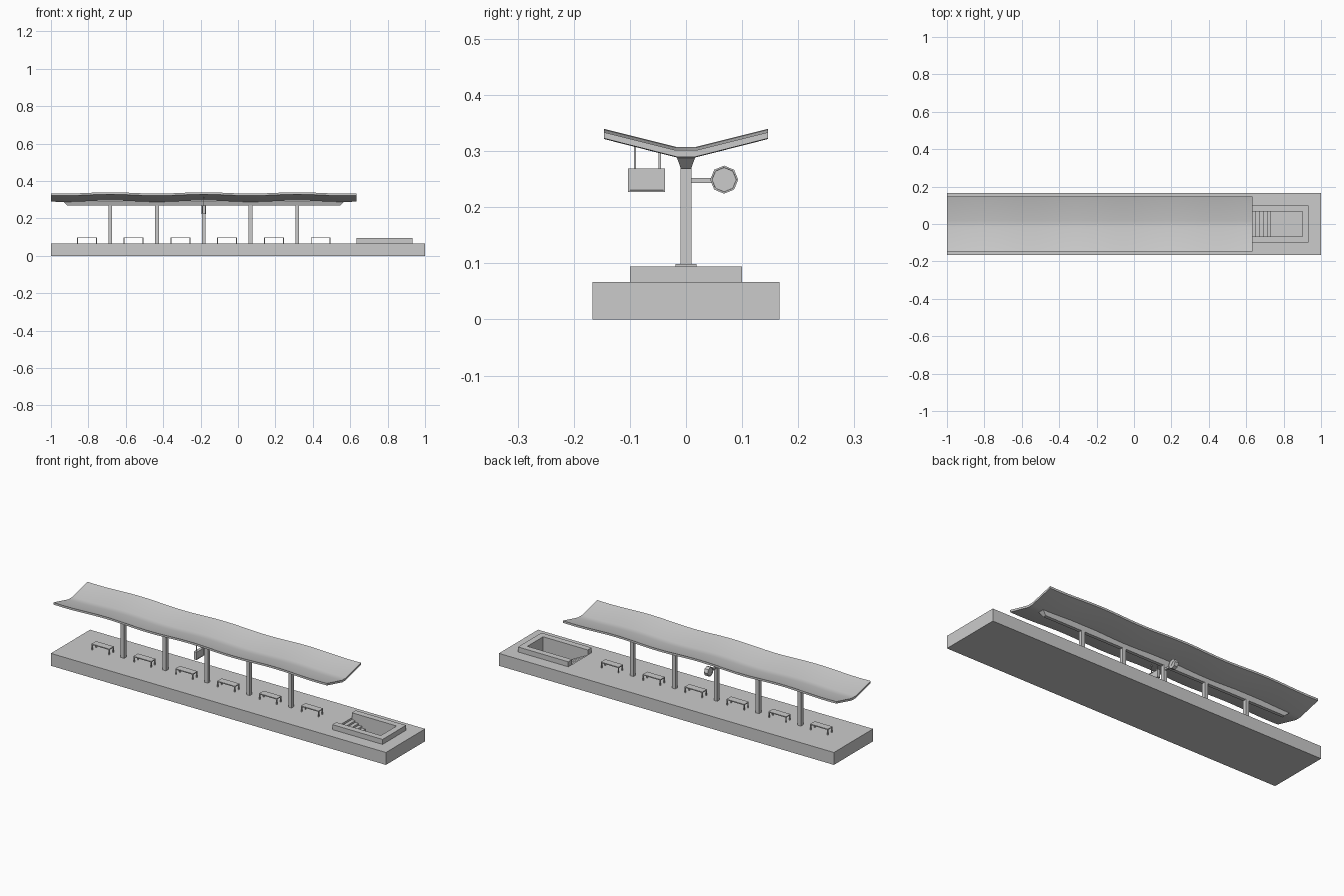
import bpy, bmesh, math

if "Cube" in bpy.data.objects:
    bpy.data.objects.remove(bpy.data.objects["Cube"])

DECK = 0.067                                  # platform top height
COLS = [-0.683 + 0.25 * i for i in range(5)]  # column positions
MID = COLS[2]


def mesh_object(name, verts, faces):
    me = bpy.data.meshes.new(name)
    me.from_pydata(verts, [], faces)
    bm = bmesh.new()
    bm.from_mesh(me)
    bmesh.ops.recalc_face_normals(bm, faces=bm.faces)
    bm.to_mesh(me)
    bm.free()
    ob = bpy.data.objects.new(name, me)
    bpy.context.collection.objects.link(ob)
    return ob


def loft(name, rings):
    """Closed solid through equal-length rings of points."""
    n = len(rings[0])
    verts = [p for r in rings for p in r]
    faces = [(k * n + i, k * n + (i + 1) % n, (k + 1) * n + (i + 1) % n, (k + 1) * n + i)
             for k in range(len(rings) - 1) for i in range(n)]
    faces += [tuple(range(n)), tuple(range(len(verts) - n, len(verts)))]
    return mesh_object(name, verts, faces)


def box(name, x0, x1, y0, y1, z0, z1):
    return loft(name, [[(x0, y0, z), (x1, y0, z), (x1, y1, z), (x0, y1, z)] for z in (z0, z1)])


def inset_panel(ob, thickness, depth):
    """Recess the two faces that look along x, leaving a rim."""
    bm = bmesh.new()
    bm.from_mesh(ob.data)
    ends = [f for f in bm.faces if abs(f.normal.x) > 0.9]
    bmesh.ops.inset_individual(bm, faces=ends, thickness=thickness)
    for f in ends:
        bmesh.ops.inset_individual(bm, faces=[f], thickness=0.0005, depth=-depth)
    bm.to_mesh(ob.data)
    bm.free()


# Platform with a stairwell cut into it
platform = box("platform", -1, 1, -0.167, 0.167, 0, DECK)
profile = [(0.633, 0.1)]
for i in range(6):
    x = 0.633 + 0.02 * i
    if i:
        profile.append((x, DECK - 0.01 * i))
    profile.append((x, DECK - 0.01 * (i + 1)))
profile += [(0.9, 0.007), (0.9, 0.1)]
cutter = loft("stairwell_cutter", [[(x, y, z) for x, z in profile] for y in (-0.067, 0.067)])
cutter.hide_render = True
mod = platform.modifiers.new("stairwell", 'BOOLEAN')
mod.operation = 'DIFFERENCE'
mod.solver = 'EXACT'
mod.object = cutter
bpy.context.view_layer.objects.active = platform
bpy.ops.object.modifier_apply(modifier=mod.name)
bpy.data.objects.remove(cutter)

# U-shaped parapet around the stairs
plan = [(0.633, -0.1), (0.933, -0.1), (0.933, 0.1), (0.633, 0.1),
        (0.633, 0.067), (0.9, 0.067), (0.9, -0.067), (0.633, -0.067)]
loft("stair_parapet", [[(x, y, z) for x, y in plan] for z in (DECK, 0.094)])

# Gently waving V-shaped canopy
section = [(-0.146, 0.336), (-0.018, 0.304), (0.018, 0.304), (0.146, 0.336),
           (0.146, 0.325), (0.016, 0.292), (-0.016, 0.292), (-0.146, 0.325)]
rings = []
for i in range(50):
    x = -1 + 1.633 * i / 49
    dz = 0.0036 * math.cos((x - MID) / 0.5 * math.tau)
    rings.append([(x, y, z + dz) for y, z in section])
canopy = loft("canopy", rings)
bpy.ops.object.select_all(action='DESELECT')
canopy.select_set(True)
bpy.context.view_layer.objects.active = canopy
bpy.ops.object.shade_smooth_by_angle(angle=math.radians(30))

# Tapered ridge beam under the canopy
loft("ridge_beam", [[(MID - l, -w, z), (MID + l, -w, z), (MID + l, w, z), (MID - l, w, z)]
                    for l, w, z in ((0.728, 0.009, 0.268), (0.75, 0.016, 0.288), (0.75, 0.016, 0.294))])

# Columns
for i, x in enumerate(COLS):
    box(f"column_{i + 1}", x - 0.01, x + 0.01, -0.01, 0.01, DECK, 0.27)

# Benches between the columns
for i in range(6):
    x = COLS[0] - 0.125 + 0.25 * i
    box(f"bench_seat_{i + 1}", x - 0.053, x + 0.053, -0.019, 0.019, 0.094, 0.099)
    for sx in (-1, 1):
        for sy in (-1, 1):
            cx, cy = x + sx * 0.0505, sy * 0.0165
            box(f"bench_leg_{i + 1}", cx - 0.0025, cx + 0.0025, cy - 0.0025, cy + 0.0025, DECK, 0.094)

# Hanging display board on two rods
sign = box("display_board", MID - 0.008, MID + 0.008, -0.103, -0.037, 0.227, 0.269)
inset_panel(sign, 0.004, 0.002)
for y, top in ((-0.091, 0.318), (-0.047, 0.306)):
    box("display_rod", MID - 0.002, MID + 0.002, y - 0.002, y + 0.002, 0.268, top)

# Eight-sided clock on an arm
CY, CZ = 0.068, 0.249
clock = loft("clock_case", [[(MID + s * 0.011, CY + 0.025 * math.cos(k * math.tau / 8),
                              CZ + 0.025 * math.sin(k * math.tau / 8)) for k in range(8)]
                            for s in (-1, 1)])
inset_panel(clock, 0.003, 0.002)
box("clock_arm", MID - 0.0045, MID + 0.0045, 0.009, 0.046, 0.243, 0.252)
for s in (-1, 1):
    for name, ang, a, b in (("minute_hand", 42, -0.005, 0.017), ("hour_hand", 228, -0.001, 0.009)):
        c, d = math.cos(math.radians(ang)), math.sin(math.radians(ang))
        loft(name, [[(MID + s * t, CY + c * r - d * w, CZ + d * r + c * w)
                     for r, w in ((a, -0.0007), (b, -0.0007), (b, 0.0007), (a, 0.0007))]
                    for t in (0.0088, 0.0098)])
